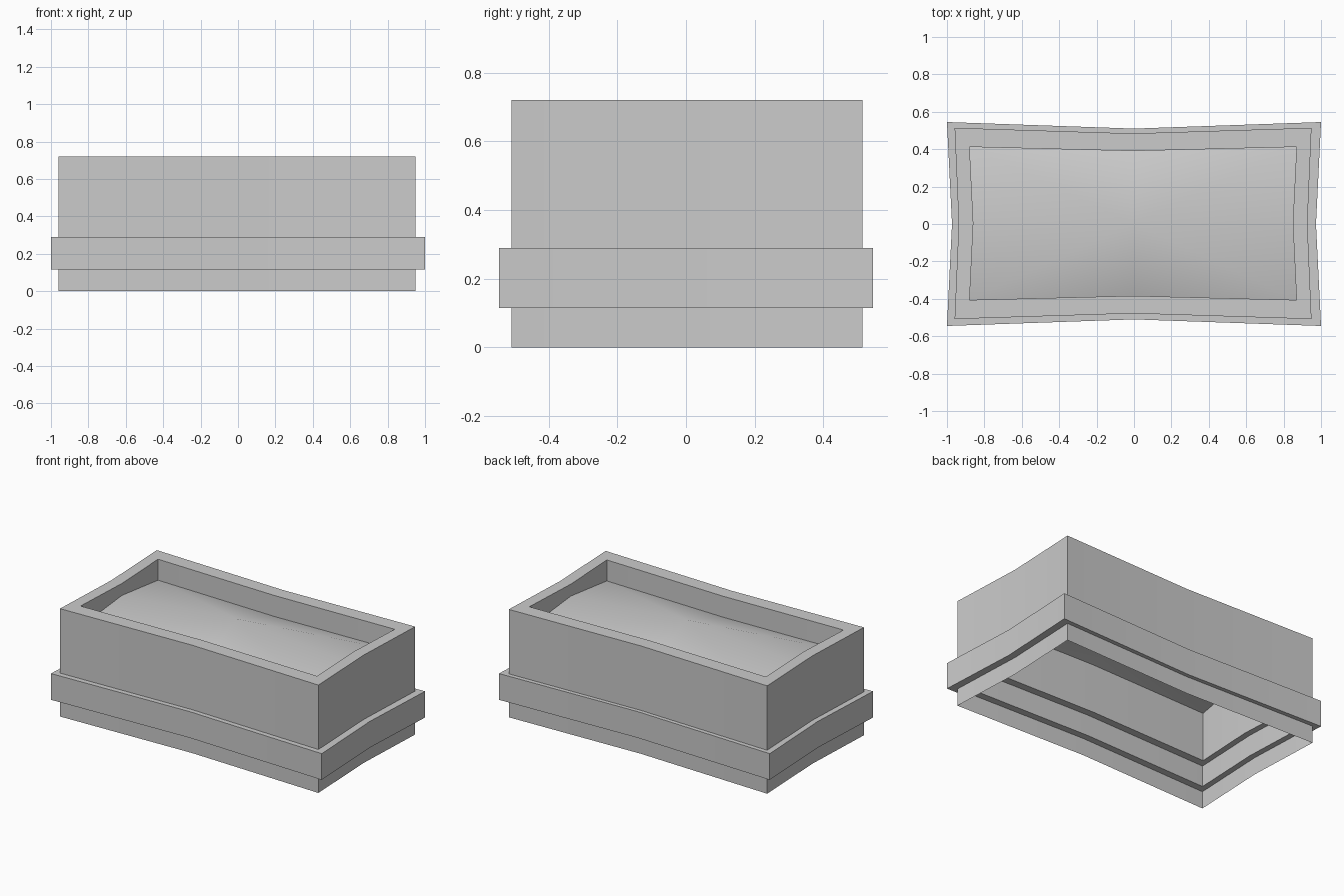
import bpy
import bmesh
import math

cube = bpy.data.objects.get("Cube")
if cube:
    bpy.data.objects.remove(cube, do_unlink=True)

grey = bpy.data.materials.new("light_grey")
grey.use_nodes = True
color = (0.6, 0.6, 0.6, 1)
grey.diffuse_color = color
grey.node_tree.nodes["Principled BSDF"].inputs["Base Color"].default_value = color

# Outlines: half width, half depth, pinch of side and front middles, centre
WALL = (0.954, 0.511, 0.022, 0.03, -0.005, 0.003)
BELT = (1.0, 0.545, 0.027, 0.035, 0, 0)
STEP = (0.914, 0.462, 0.02, 0.026, -0.005, 0.003)
INNER = (0.874, 0.409, 0.02, 0.022, -0.005, 0.003)
BELT_LOW, BELT_TOP, STEP_TOP, TOP = 0.115, 0.29, 0.255, 0.72


def outline(bm, shape, z, ridge=0):
    """Pinched rectangle, counter-clockwise from the front left corner of the plan."""
    hx, hy, px, py, cx, cy = shape
    pts = [(-1, -1), (0, -1), (1, -1), (1, 0), (1, 1), (0, 1), (-1, 1), (-1, 0)]
    return [bm.verts.new((cx + sx * (hx - px * (sy == 0)),
                          cy + sy * (hy - py * (sx == 0)),
                          z + ridge * (sy == 0))) for sx, sy in pts]


def finish(bm, name):
    mesh = bpy.data.meshes.new(name)
    bm.to_mesh(mesh)
    bm.free()
    obj = bpy.data.objects.new(name, mesh)
    bpy.context.collection.objects.link(obj)
    mesh.materials.append(grey)
    bpy.ops.object.select_all(action='DESELECT')
    obj.select_set(True)
    bpy.context.view_layer.objects.active = obj
    bpy.ops.object.shade_smooth_by_angle(angle=math.radians(40))
    return obj


# Planter shell: outside wall, belt, rim, then stepped inside wall
bm = bmesh.new()
profile = [(WALL, 0), (WALL, BELT_LOW), (BELT, BELT_LOW), (BELT, BELT_TOP),
           (WALL, BELT_TOP), (WALL, TOP), (INNER, TOP), (INNER, STEP_TOP),
           (STEP, STEP_TOP), (STEP, BELT_LOW), (WALL, BELT_LOW)]
rings = [outline(bm, shape, z) for shape, z in profile]
for low, high in zip(rings, rings[1:]):
    for i in range(len(low)):
        j = (i + 1) % len(low)
        bm.faces.new((low[i], low[j], high[j], high[i]))
finish(bm, "planter_shell")

# Soil: low mound, highest in the middle and raised at the short sides
bm = bmesh.new()
rim = outline(bm, INNER, 0.58, ridge=0.06)
peak = bm.verts.new((INNER[4], INNER[5], 0.71))
for i in range(len(rim)):
    bm.faces.new((rim[i], rim[(i + 1) % len(rim)], peak))
finish(bm, "soil")
